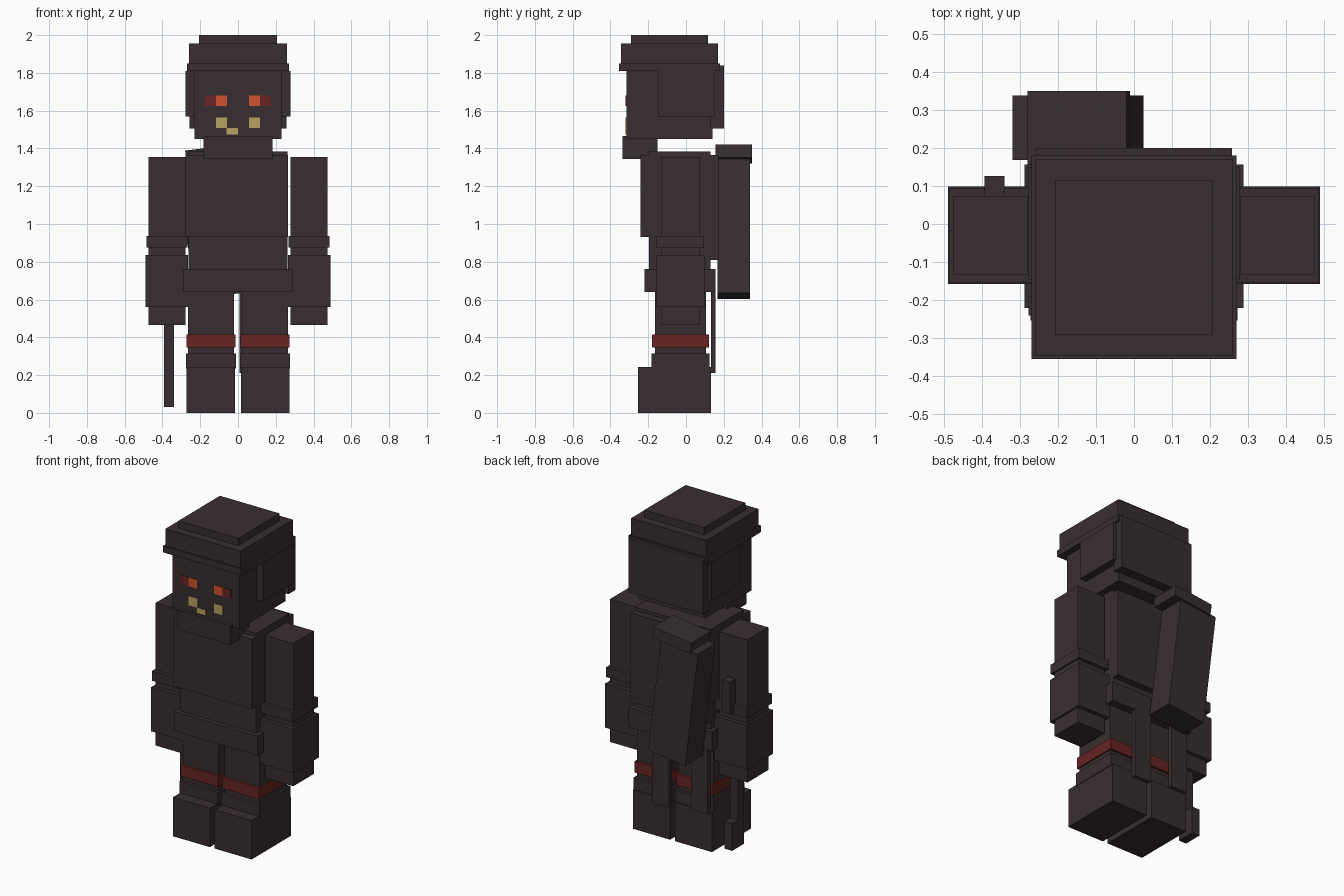
import bpy
import math

default = bpy.data.objects.get("Cube")
if default:
    bpy.data.objects.remove(default, do_unlink=True)


def make_material(name, red, green, blue):
    material = bpy.data.materials.new(name)
    material.use_nodes = True
    color = (red, green, blue, 1)
    material.diffuse_color = color
    shader = material.node_tree.nodes["Principled BSDF"]
    shader.inputs["Base Color"].default_value = color
    shader.inputs["Roughness"].default_value = 0.9
    return material


DARK = make_material("dark_cloth", red=0.039, green=0.027, blue=0.029)
RED = make_material("dark_red", red=0.14, green=0.017, blue=0.017)
ORANGE = make_material("glowing_orange", red=0.62, green=0.085, blue=0.026)
TAN = make_material("bone_tan", red=0.47, green=0.36, blue=0.12)


def box(name, x, y, z, material=DARK, lean=0):
    """Box spanning (low, high) ranges, leaned about y; returns its ranges."""
    spans = (x, y, z)
    centre = [(low + high) / 2 for low, high in spans]
    bpy.ops.mesh.primitive_cube_add(size=1, location=centre)
    part = bpy.context.object
    part.name = name
    part.scale = [high - low for low, high in spans]
    part.rotation_euler.y = math.radians(lean)
    part.data.materials.append(material)
    return spans


def centred(name, half_width, y, z):
    """Box that straddles the middle of the body."""
    return box(name, (-half_width, half_width), y, z)


def pair(name, inner, outer, y, z, material=DARK):
    """Matching boxes on both sides of the body."""
    box("right_" + name, (-outer, -inner), y, z, material)
    return box("left_" + name, (inner, outer), y, z, material)


def grow(span, margin):
    return span[0] - margin, span[1] + margin


def wrap(name, part, margin, z):
    """Centred band standing out from a part by a margin."""
    x, y, _ = part
    return box(name, grow(x, margin), grow(y, margin), z)


def wrap_pair(name, limb, side, depth, z, material=DARK):
    """Band around both limbs, standing out sideways and in depth."""
    x, y, _ = limb
    inner, outer = grow(x, side)
    return pair(name, inner, outer, grow(y, depth), z, material)


# Head and stepped helmet
head = centred("head", half_width=0.23, y=(-0.315, 0.14), z=(1.45, 1.83))
wrap("helmet_brim", head, margin=0.04, z=(1.81, 1.85))
wrap("helmet_band", head, margin=0.03, z=(1.85, 1.955))
wrap("helmet_top", head, margin=-0.024, z=(1.955, 2))
pair("helmet_flap", inner=0.22, outer=0.277, y=(-0.147, 0.15), z=(1.57, 1.81))
centred("helmet_back", half_width=0.258, y=(0.13, 0.2), z=(1.505, 1.84))
centred("chin_guard", half_width=0.182, y=(-0.335, -0.15), z=(1.345, 1.465))

# Painted face plates
face_front = head[1][0]
face = grow((face_front, face_front), margin=0.004)
eye_height = (1.625, 1.68)
tooth_height = (1.507, 1.565)
pair("eye", inner=0.057, outer=0.117, y=face, z=eye_height, material=ORANGE)
pair("eye_corner", inner=0.117, outer=0.174, y=face, z=eye_height, material=RED)
pair("tooth", inner=0.057, outer=0.117, y=face, z=tooth_height, material=TAN)
box("middle_tooth", x=(-0.06, 0), y=face, z=(1.475, tooth_height[0]), material=TAN)

# Torso
torso = centred("torso", half_width=0.262, y=(-0.195, 0.13), z=(0.645, 1.385))
plate_top = 1.365
box("chest_plate", x=(-0.277, 0.265), y=(-0.24, -0.19), z=(0.93, plate_top))
centred("back_plate", half_width=0.262, y=(0.12, 0.172), z=(0.81, plate_top))
wrap("belt", torso, margin=0.026, z=(0.64, 0.762))

# Coat tails hanging behind the legs
tail_depth = (0.132, 0.157)
hip = 0.65
box("left_coat_tail", x=(0.008, 0.126), y=tail_depth, z=(0.21, hip))
box("right_coat_tail", x=(-0.26, -0.144), y=tail_depth, z=(0.24, hip))

# Arms with cuffs and guards
arm = pair("arm", inner=0.278, outer=0.475, y=(-0.133, 0.073), z=(0.465, 1.355))
wrap_pair("arm_cuff", arm, side=0.01, depth=0.022, z=(0.875, 0.936))
wrap_pair("forearm_guard", arm, side=0.014, depth=0.025, z=(0.56, 0.835))

# Legs and boots
leg = pair("leg", inner=0.022, outer=0.264, y=(-0.163, 0.105), z=(0.2, hip))
wrap_pair("leg_band", leg, side=0.008, depth=0.016, z=(0.347, 0.416), material=RED)
wrap_pair("boot_cuff", leg, side=0.012, depth=0.02, z=(0.235, 0.315))
pair("boot", inner=0.017, outer=0.272, y=(-0.254, 0.133), z=(0, 0.243))

# Hooked blade carried in the right hand
blade_width = (-0.393, -0.34)
blade_front = -0.01
blade_tip = 0.03
box("blade", blade_width, y=(blade_front, 0.05), z=(blade_tip, 0.48))
box("blade_hook", blade_width, y=(blade_front, 0.107), z=(blade_tip, 0.2))
box("blade_handle_end", blade_width, y=(0.06, 0.126), z=(0.89, 1.09))

# Leaning case on the back
case_lean = -7
case_depth = (0.168, 0.338)
box("back_case", x=(-0.276, -0.019), y=case_depth, z=(0.617, 1.345), lean=case_lean)
cap_depth = grow(case_depth, margin=0.011)
box("back_case_cap", x=(-0.277, -0.014), y=cap_depth, z=(1.335, 1.405), lean=case_lean)
